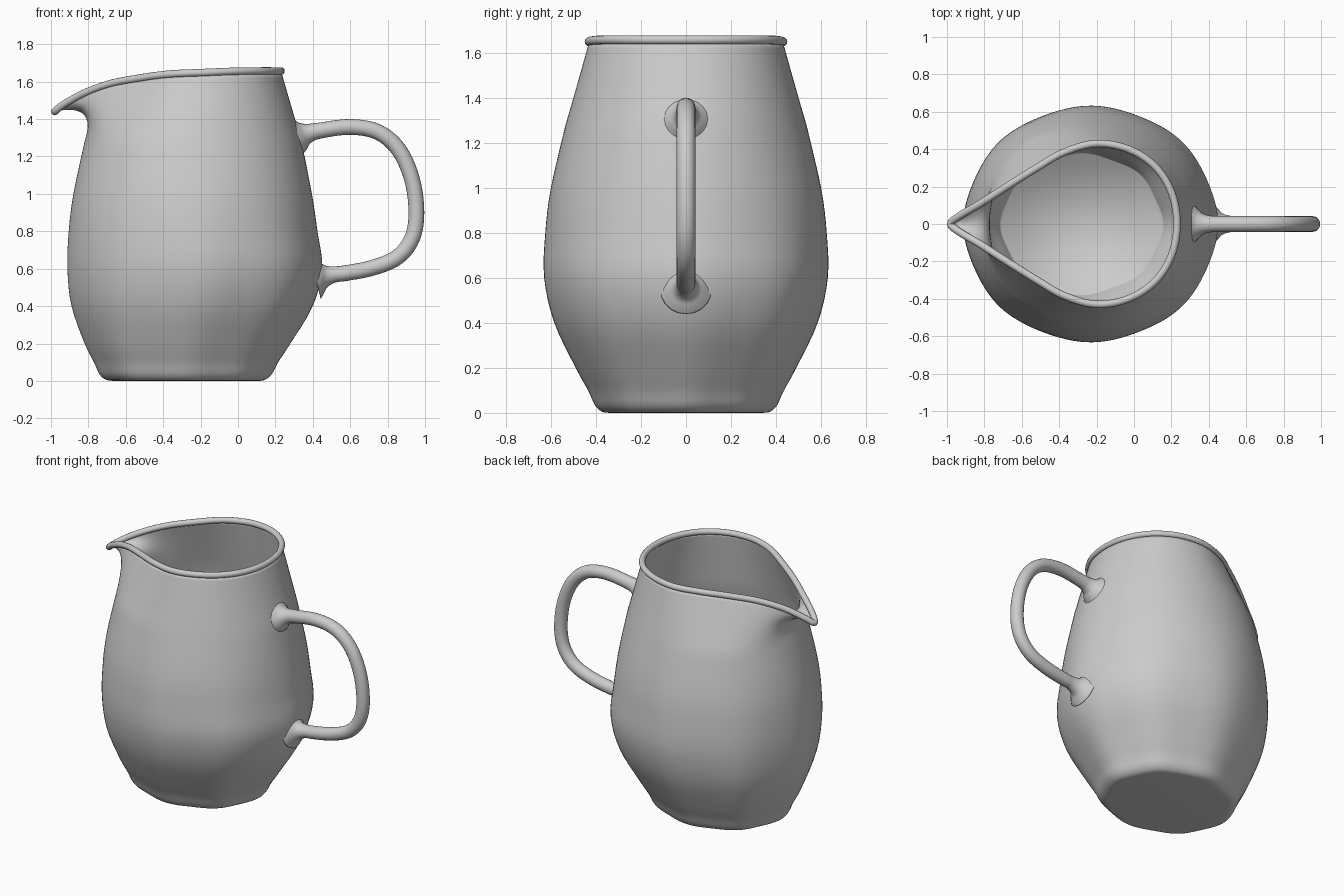
import bpy, bmesh, math
from mathutils import Vector

if "Cube" in bpy.data.objects:
    bpy.data.objects.remove(bpy.data.objects["Cube"])

glaze = bpy.data.materials.new("grey_glaze")
glaze.diffuse_color = (0.6, 0.6, 0.6, 1)
glaze.use_nodes = True
glaze.node_tree.nodes["Principled BSDF"].inputs["Base Color"].default_value = glaze.diffuse_color


def smooth_path(points, steps, closed=False):
    """Catmull-Rom interpolation of tuples of any length."""
    n, out = len(points), []
    for i in range(n if closed else n - 1):
        idx = [i - 1, i, i + 1, i + 2]
        idx = [k % n if closed else min(max(k, 0), n - 1) for k in idx]
        for s in range(steps):
            t = s / steps
            out.append(tuple(
                0.5 * (2 * b + (c - a) * t + (2 * a - 5 * b + 4 * c - d) * t * t
                       + (3 * b - a - 3 * c + d) * t ** 3)
                for a, b, c, d in zip(*(points[k] for k in idx))))
    return out if closed else out + [points[-1]]


def skin(name, rings, loop=False):
    """Bridge closed rings of points, capping the ends unless looped."""
    bm = bmesh.new()
    vs = [[bm.verts.new(p) for p in r] for r in rings]
    for i in range(len(vs) if loop else len(vs) - 1):
        a, b = vs[i], vs[(i + 1) % len(vs)]
        for j in range(len(a)):
            k = (j + 1) % len(a)
            bm.faces.new((a[j], a[k], b[k], b[j]))
    if not loop:
        bm.faces.new(vs[0])
        bm.faces.new(vs[-1])
    bmesh.ops.recalc_face_normals(bm, faces=bm.faces[:])
    for f in bm.faces:
        f.smooth = True
    me = bpy.data.meshes.new(name)
    bm.to_mesh(me)
    bm.free()
    me.materials.append(glaze)
    ob = bpy.data.objects.new(name, me)
    bpy.context.collection.objects.link(ob)
    return ob


def tube(name, path, radii, ref, sides=16, closed=False):
    """Sweep a circle of varying radius along a path."""
    rings, n = [], len(path)
    for i, p in enumerate(path):
        nxt = path[(i + 1) % n] if closed else path[min(i + 1, n - 1)]
        prv = path[i - 1] if closed else path[max(i - 1, 0)]
        t = (nxt - prv).normalized()
        u = t.cross(ref).normalized()
        v = u.cross(t)
        rings.append([p + radii[i] * (u * math.cos(a) + v * math.sin(a))
                      for a in (2 * math.pi * k / sides for k in range(sides))])
    return skin(name, rings, closed)


# Teardrop rim, one half: x, y, z, matching angle around the body
half = [(0.23, 0, 1.657, 0), (0.20, 0.17, 1.657, 22), (0.11, 0.31, 1.657, 45),
        (-0.03, 0.40, 1.655, 67), (-0.20, 0.43, 1.648, 86),
        (-0.37, 0.385, 1.64, 108), (-0.52, 0.30, 1.62, 126),
        (-0.68, 0.20, 1.59, 143), (-0.82, 0.11, 1.54, 157),
        (-0.93, 0.045, 1.48, 169), (-0.98, 0, 1.44, 180)]
loop = half + [(x, -y, z, -a) for x, y, z, a in half[-2:0:-1]]
loop = [(x, y, z, math.cos(math.radians(a)), math.sin(math.radians(a)))
        for x, y, z, a in loop]
loop = smooth_path(loop, 6, True)
rim_pts = [Vector(p[:3]) for p in loop]
angles = [math.atan2(p[4], p[3]) for p in loop]

# Body profile: height, left x, right x, half depth
profile = smooth_path([
    (0.0, -0.66, 0.11, 0.34), (0.006, -0.705, 0.145, 0.375),
    (0.035, -0.74, 0.18, 0.405), (0.1, -0.77, 0.215, 0.435),
    (0.2, -0.82, 0.28, 0.49), (0.4, -0.89, 0.40, 0.585),
    (0.6, -0.912, 0.45, 0.63), (0.8, -0.905, 0.425, 0.625),
    (1.0, -0.88, 0.395, 0.60), (1.28, -0.82, 0.34, 0.535)], 4)


def body_ring(z, xl, xr, hy, wall):
    """Ellipse that softens from an octagon at the base to round above."""
    cx, hx = (xl + xr) / 2, (xr - xl) / 2 - wall
    soft = 0.016 * max(0, 1 - z / 1.1)
    ring = []
    for a in angles:
        k = 1 - soft * (1 - math.cos(8 * a))
        ring.append(Vector((cx + k * hx * math.cos(a),
                            k * (hy - wall) * math.sin(a), z)))
    return ring


def neck_rings(base, lift):
    """Blend the last body ring into the rim, curling out under the spout."""
    rings = []
    for s in range(1, 11):
        t, ring = s / 10, []
        for p0, p2, a in zip(base, rim_pts, angles):
            w = max(0, -math.cos(a)) ** 6
            curl = p0 + Vector((0.07, 0, 0.21 + lift))
            p1 = ((p0 + p2) / 2).lerp(curl, w)
            ring.append(p0 * (1 - t) ** 2 + p1 * 2 * t * (1 - t) + p2 * t * t)
        rings.append(ring)
    return rings


# Pitcher body: outer wall up to the rim, then inner wall down to the floor
outer = [body_ring(*p, 0) for p in profile]
inner = [body_ring(*p, 0.035) for p in profile if p[0] > 0.04]
outer_neck = neck_rings(outer[-1], 0)
inner_neck = neck_rings(inner[-1], 0.03)
skin("pitcher_body", outer + outer_neck + inner_neck[-2::-1] + inner[::-1])

# Rolled rim bead
tube("rim_bead", rim_pts, [0.02] * len(rim_pts), Vector((0, 0, 1)), 12, True)

# Handle with flared roots: x, z, radius
grip = smooth_path([
    (0.30, 1.30, 0.12), (0.335, 1.31, 0.085), (0.37, 1.322, 0.055),
    (0.43, 1.337, 0.043), (0.60, 1.358, 0.042), (0.75, 1.33, 0.042),
    (0.86, 1.235, 0.042), (0.93, 1.08, 0.042), (0.954, 0.90, 0.042),
    (0.93, 0.76, 0.042), (0.85, 0.66, 0.042), (0.72, 0.605, 0.042),
    (0.58, 0.577, 0.042), (0.52, 0.57, 0.043), (0.475, 0.562, 0.056),
    (0.445, 0.557, 0.085), (0.415, 0.55, 0.115)], 5)
tube("handle", [Vector((x, 0, z)) for x, z, r in grip],
     [r for x, z, r in grip], Vector((0, 1, 0)), 20)
